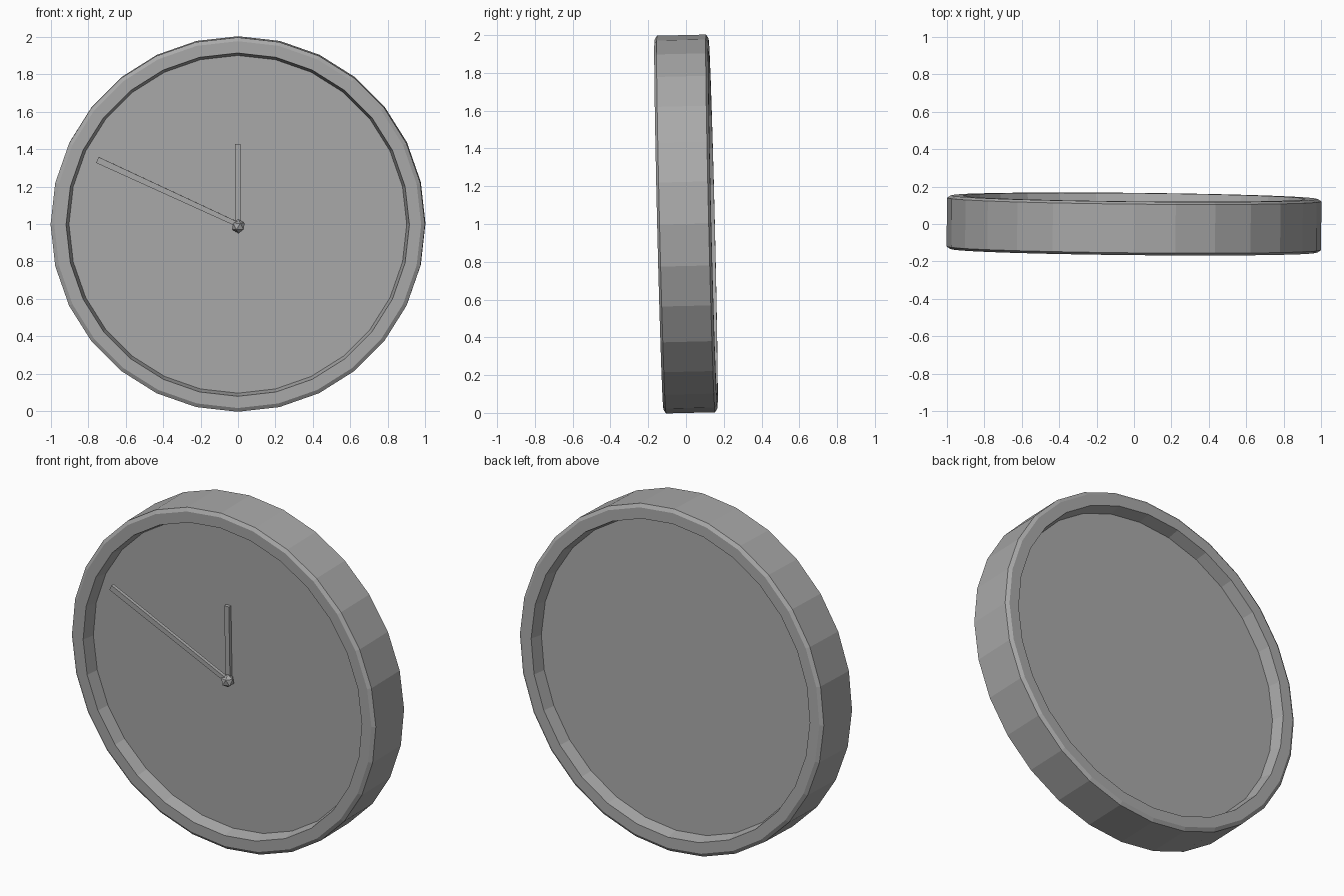
import bpy, bmesh
from math import tau, sin, cos
from mathutils import Matrix, Vector

cube = bpy.data.objects.get("Cube")
if cube:
    bpy.data.objects.remove(cube, do_unlink=True)

SIDES = 28
# the whole clock leans a little forward and turns a little
LEAN = (Matrix.Translation((0, 0, 1)) @ Matrix.Rotation(-0.01, 4, 'Z')
        @ Matrix.Rotation(0.024, 4, 'X'))

grey = bpy.data.materials.new("plain_grey")
grey.use_nodes = True
grey.diffuse_color = (0.4, 0.4, 0.4, 1)
grey.node_tree.nodes["Principled BSDF"].inputs["Base Color"].default_value = grey.diffuse_color


def finish(name, bm):
    bmesh.ops.recalc_face_normals(bm, faces=bm.faces)
    mesh = bpy.data.meshes.new(name)
    bm.to_mesh(mesh)
    bm.free()
    mesh.materials.append(grey)
    obj = bpy.data.objects.new(name, mesh)
    obj.matrix_world = LEAN
    bpy.context.collection.objects.link(obj)


def ring(name, profile):
    """Turn a closed (radius, y) profile around the y axis."""
    bm = bmesh.new()
    loops = [[bm.verts.new((r * sin(tau * i / SIDES), y, r * cos(tau * i / SIDES)))
              for r, y in profile] for i in range(SIDES)]
    n = len(profile)
    for i, a in enumerate(loops):
        b = loops[(i + 1) % SIDES]
        for j in range(n):
            k = (j + 1) % n
            bm.faces.new((a[j], a[k], b[k], b[j]))
    finish(name, bm)


def hand(name, tip, y, base_width, tip_width, depth):
    """Tapered bar from the pivot to a tip given as (x, z)."""
    bm = bmesh.new()
    end = Vector((tip[0], 0, tip[1]))
    side = Vector((end.z, 0, -end.x)).normalized()
    for centre, width in ((Vector(), base_width), (end, tip_width)):
        for s in (-0.5, 0.5):
            for d in (-0.5, 0.5):
                bm.verts.new(centre + side * s * width + Vector((0, y + d * depth, 0)))
    bmesh.ops.convex_hull(bm, input=bm.verts)
    finish(name, bm)


# Rim with a slight outer chamfer, same on front and back
half = [(0.9, 0.06), (0.917, 0.143), (0.98, 0.143), (1.0, 0.13)]
ring("rim", half + [(r, -y) for r, y in reversed(half)])

# Recessed dial, flat on both sides
bm = bmesh.new()
bmesh.ops.create_cone(bm, cap_ends=True, segments=SIDES, radius1=0.91, radius2=0.91,
                      depth=0.14, matrix=Matrix.Rotation(tau / 4, 4, 'X'))
finish("dial", bm)

# Hands
hand("hour_hand", (0, 0.43), -0.085, 0.03, 0.03, 0.02)
hand("minute_hand", (-0.75, 0.345), -0.107, 0.025, 0.034, 0.02)

# Faceted pivot
bm = bmesh.new()
bmesh.ops.create_icosphere(bm, subdivisions=1, radius=0.038,
                           matrix=Matrix.Translation((0.003, -0.1, -0.01)))
finish("pivot", bm)
